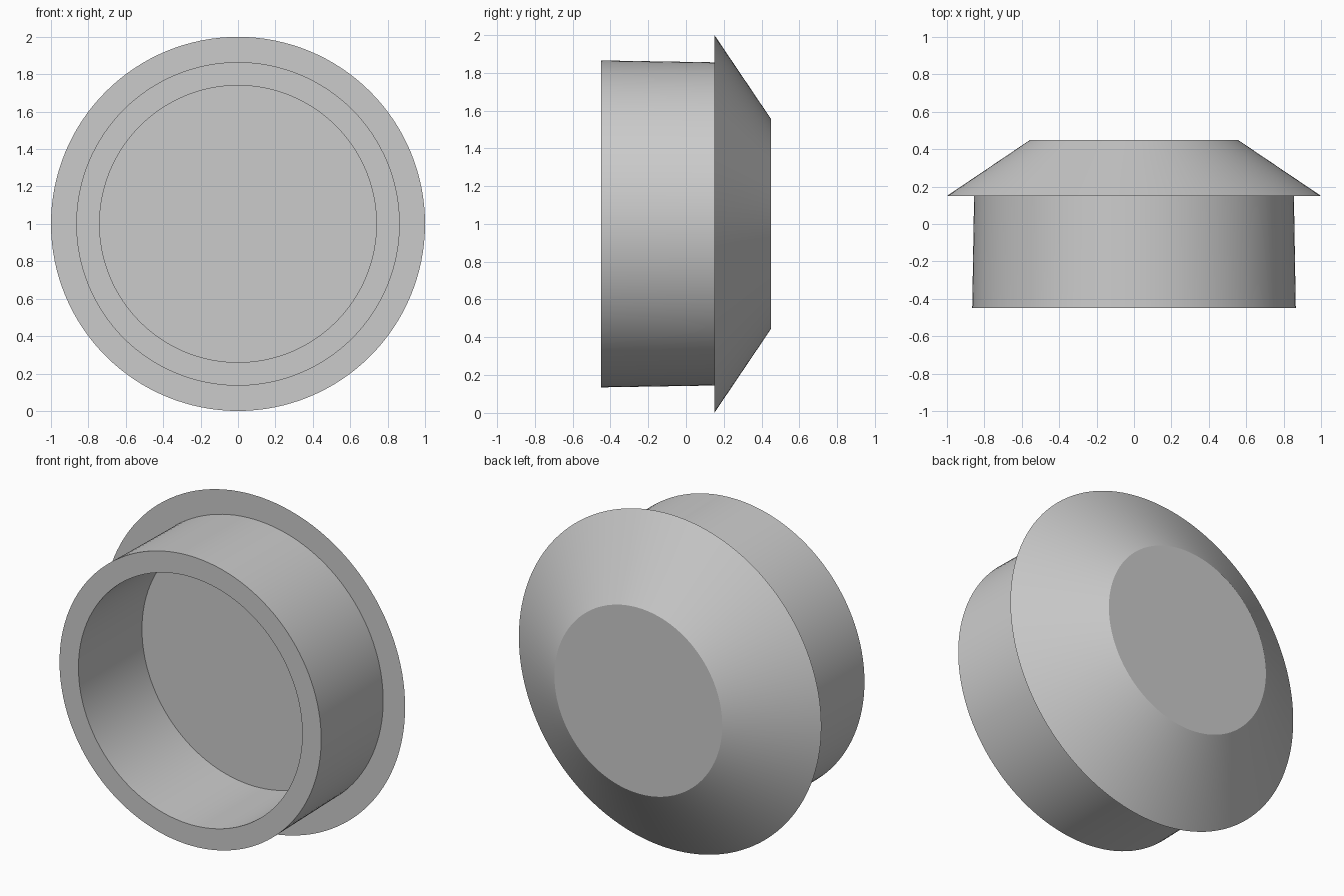
import bpy
import bmesh
import math
from mathutils import Matrix, Vector

cube = bpy.data.objects.get("Cube")
if cube:
    bpy.data.objects.remove(cube, do_unlink=True)

SEGMENTS = 128
CENTRE = Vector((0, 0, 1))

grey = bpy.data.materials.new("plain grey")
grey.use_nodes = True
colour = (0.6, 0.6, 0.6, 1)
grey.diffuse_color = colour
grey.node_tree.nodes["Principled BSDF"].inputs["Base Color"].default_value = colour


def lathe(name, profile):
    """Revolve (radius, y) points about the y axis, closing the open ends."""
    bm = bmesh.new()
    verts = [bm.verts.new((r, y, CENTRE.z)) for r, y in profile]
    edges = [bm.edges.new(pair) for pair in zip(verts, verts[1:])]
    bmesh.ops.spin(bm, geom=verts + edges, cent=CENTRE, axis=(0, 1, 0),
                   angle=math.tau, steps=SEGMENTS, use_merge=True)
    bmesh.ops.remove_doubles(bm, verts=bm.verts, dist=1e-5)
    rims = [e for e in bm.edges if e.is_boundary]
    bmesh.ops.holes_fill(bm, edges=rims, sides=0)
    bmesh.ops.recalc_face_normals(bm, faces=bm.faces)
    mesh = bpy.data.meshes.new(name)
    bm.to_mesh(mesh)
    bm.free()
    mesh.materials.append(grey)
    obj = bpy.data.objects.new(name, mesh)
    bpy.context.collection.objects.link(obj)
    bpy.ops.object.select_all(action="DESELECT")
    obj.select_set(True)
    bpy.context.view_layer.objects.active = obj
    bpy.ops.object.shade_smooth_by_angle(angle=math.radians(30))
    return obj


# Hollow plug: recess floor, bore, front rim, tapered sleeve, flange, bevelled back
lathe("flanged_plug", [
    (0.74, 0.15),
    (0.74, -0.45),
    (0.865, -0.45),
    (0.855, 0.15),
    (1.0, 0.15),
    (0.555, 0.45),
])
